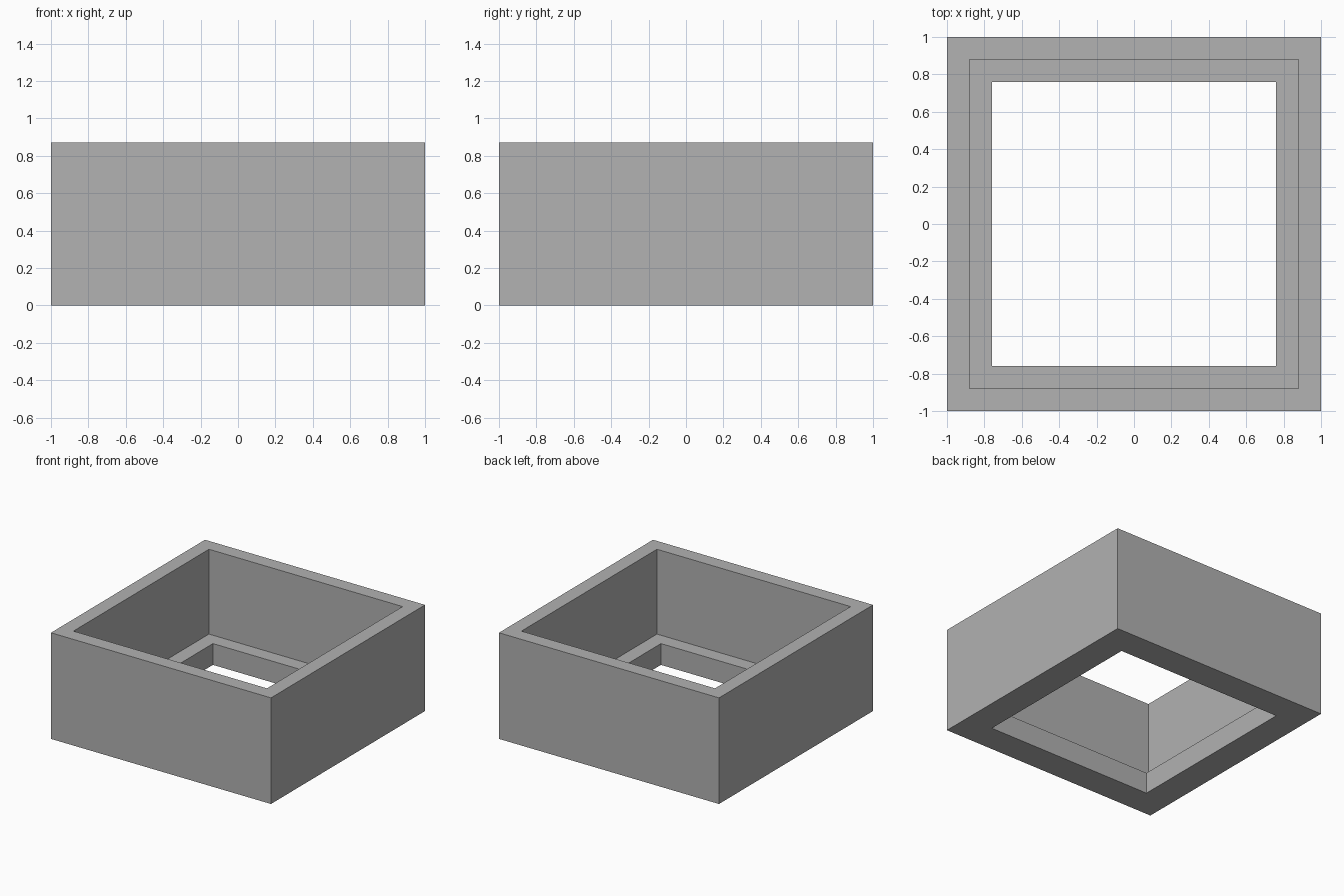
import bpy
import bmesh

if "Cube" in bpy.data.objects:
    bpy.data.objects.remove(bpy.data.objects["Cube"])

HEIGHT, LEDGE = 0.872, 0.175       # overall height, top of the inner ledge
OUTER, UPPER, LOWER = 1.0, 0.88, 0.76  # half widths of outside and the two openings

grey = bpy.data.materials.new("plain_grey")
grey.diffuse_color = (0.445, 0.445, 0.445, 1.0)
grey.use_nodes = True
grey.node_tree.nodes["Principled BSDF"].inputs["Base Color"].default_value = grey.diffuse_color

# Stepped wall section (half width, height), swept round the square as a closed loop
section = [(OUTER, 0), (OUTER, HEIGHT), (UPPER, HEIGHT),
           (UPPER, LEDGE), (LOWER, LEDGE), (LOWER, 0)]
corners = [(-1, -1), (1, -1), (1, 1), (-1, 1)]

bm = bmesh.new()
rings = [[bm.verts.new((sx * r, sy * r, z)) for sx, sy in corners] for r, z in section]
for i, ring in enumerate(rings):
    above = rings[(i + 1) % len(rings)]
    for j in range(4):
        k = (j + 1) % 4
        bm.faces.new((ring[j], ring[k], above[k], above[j]))
bmesh.ops.recalc_face_normals(bm, faces=bm.faces)

mesh = bpy.data.meshes.new("square_frame")
bm.to_mesh(mesh)
bm.free()
mesh.materials.append(grey)
frame = bpy.data.objects.new("square_frame", mesh)
bpy.context.collection.objects.link(frame)
